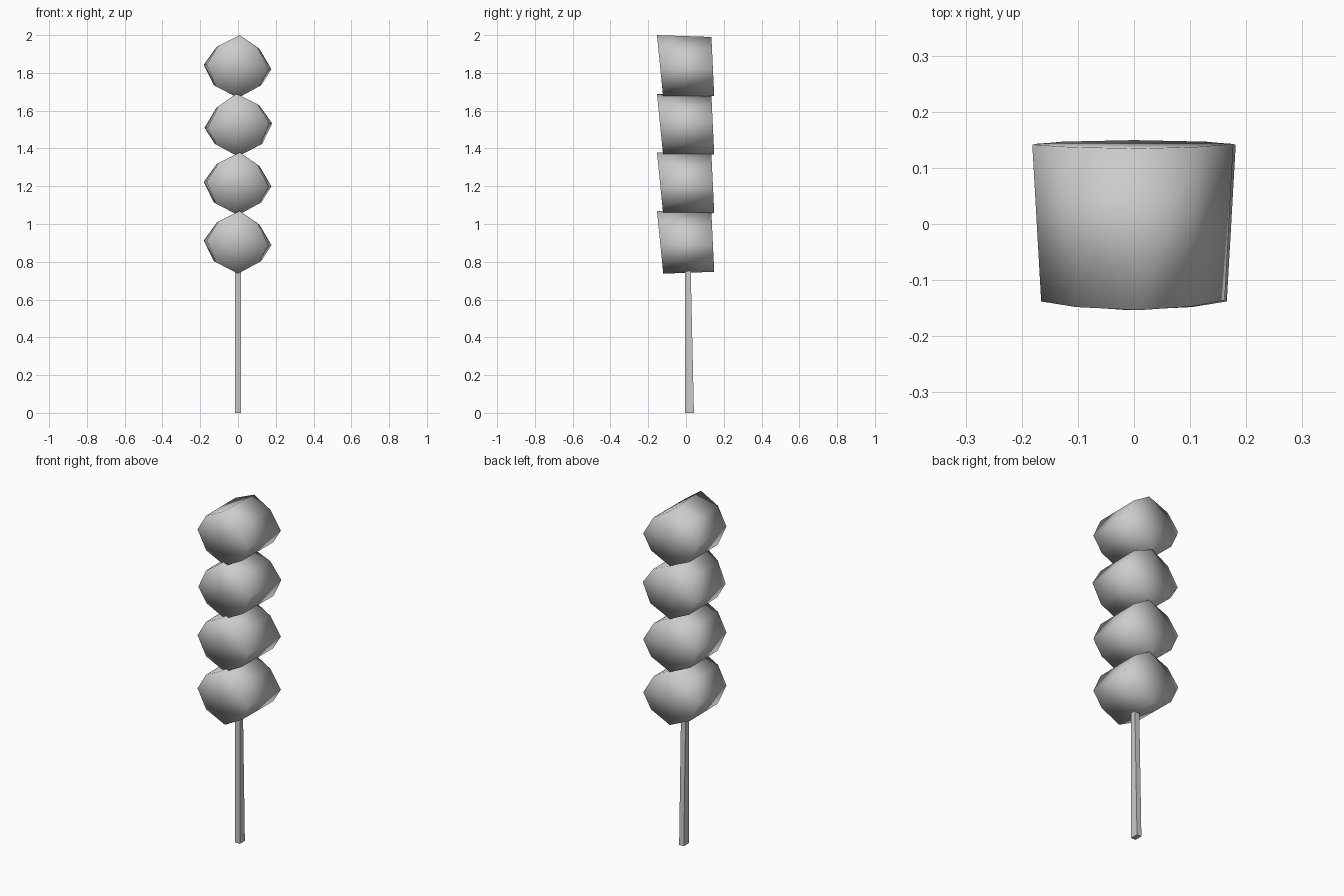
import bpy

cube = bpy.data.objects.get("Cube")
if cube:
    bpy.data.objects.remove(cube, do_unlink=True)


def make_material(name, rgb):
    mat = bpy.data.materials.new(name)
    mat.use_nodes = True
    mat.diffuse_color = (*rgb, 1)
    mat.node_tree.nodes["Principled BSDF"].inputs["Base Color"].default_value = (*rgb, 1)
    return mat


def make_object(name, verts, faces, mat, smooth):
    mesh = bpy.data.meshes.new(name)
    mesh.from_pydata(verts, [], faces)
    mesh.materials.append(mat)
    for poly in mesh.polygons:
        poly.use_smooth = smooth
    obj = bpy.data.objects.new(name, mesh)
    bpy.context.collection.objects.link(obj)
    return obj


grey = make_material("light grey", (0.6, 0.6, 0.6))

# Eight-sided dumpling outline, clockwise from the top: x, z
OUTLINE = [(0.01, 0.166), (0.11, 0.10), (0.172, -0.015), (0.12, -0.105),
           (0.0, -0.166), (-0.125, -0.105), (-0.176, 0.01), (-0.11, 0.11)]


def dumpling(name, height, flip):
    """Short drum along y with leaning end faces, wider at the back."""
    def ring(y, lean, sx, sz):
        return [(flip * x * sx, y + lean * z, height + z * sz) for x, z in OUTLINE]

    front = ring(-0.137, -0.1, 0.94, 1.0)
    back = ring(0.142, -0.045, 1.03, 0.94)
    n = len(OUTLINE)
    verts = front + back + [(0, -0.137, height), (0, 0.142, height)]
    faces = []
    for i in range(n):
        j = (i + 1) % n
        faces += [(i, n + i, n + j, j), (2 * n, i, j), (2 * n + 1, n + j, n + i)]
    if flip > 0:
        faces = [tuple(f) for f in faces]
    else:
        faces = [tuple(reversed(f)) for f in faces]
    obj = make_object(name, verts, faces, grey, True)
    return obj


# Four dumplings, the second from the top mirrored
for k, flip in enumerate((1, 1, -1, 1)):
    dumpling(f"dumpling_{k + 1}", 0.903 + 0.3103 * k, flip)

# Square stick, tapering in depth towards the hidden top
stick = [(x, y, z) for z, back in ((0, 0.042), (1.6, 0.006))
         for x, y in ((-0.015, -0.005), (0.015, -0.005), (0.015, back), (-0.015, back))]
sides = [(i, (i + 1) % 4, (i + 1) % 4 + 4, i + 4) for i in range(4)]
make_object("stick", stick, sides + [(3, 2, 1, 0), (4, 5, 6, 7)], grey, False)
